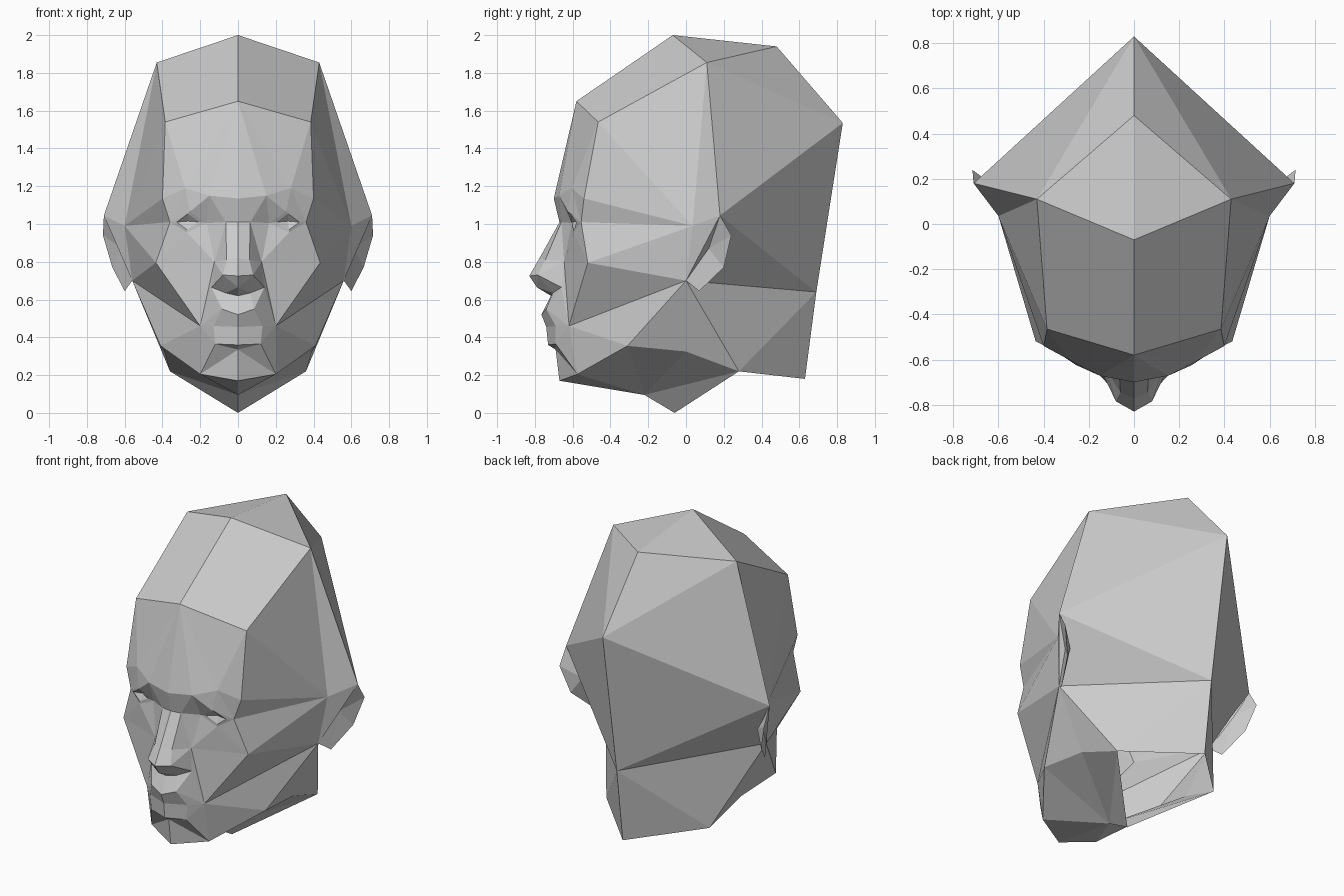
import bpy, bmesh
from mathutils import Vector

if "Cube" in bpy.data.objects:
    bpy.data.objects.remove(bpy.data.objects["Cube"])

CENTRE = Vector((0, 0.1, 1.0))
P = {}  # shared landmarks of the half head (x >= 0)

# skull and neck landmarks
P.update(top=(0, -.07, 2), crown=(0, .48, 1.94), back=(0, .83, 1.535), nape=(0, .69, .64),
         neck_b=(0, .63, .18), neck_s=(.36, .28, .22), neck_f=(0, -.06, 0), throat=(0, -.22, .095),
         side=(.43, .11, 1.855), ear_top=(.71, .18, 1.045), temple=(.6, .035, .99),
         lobe=(.56, 0, .7), jaw_b=(.39, 0, .325), jaw=(.41, -.31, .355),
         fore=(0, -.58, 1.65), fore_s=(.385, -.465, 1.54))
# brow, cheek and chin landmarks
P.update(brow=(0, -.7, 1.135), brow1=(.15, -.672, 1.15), brow2=(.28, -.605, 1.19),
         brow3=(.4, -.54, 1.135), cheek=(.435, -.52, .795), chin=(0, -.67, .17), chin_s=(.2, -.575, .205))
# eye landmarks: outer ring, lid opening, pupil
P.update(e_in=(.165, -.605, 1.005), e_up=(.255, -.625, 1.065), e_out=(.36, -.555, 1.01),
         e_low=(.27, -.595, .955), o_in=(.205, -.605, 1.01), o_up=(.265, -.612, 1.055),
         o_out=(.325, -.58, 1.01), o_low=(.27, -.592, .97), pupil=(.265, -.575, 1.015))
# nose landmarks
P.update(root=(0, -.67, 1.01), root_s=(.065, -.66, 1.01), ridge=(0, -.775, .82),
         ridge_s=(.06, -.745, .81), tip=(0, -.83, .725), tip_s=(.08, -.785, .73),
         under=(0, -.79, .665), septum=(0, -.715, .62), nostril=(.065, -.705, .635),
         wing=(.14, -.66, .665), crease=(.125, -.645, .8))
# mouth landmarks
P.update(lip=(0, -.765, .52), lip_s=(.085, -.74, .55), line=(0, -.74, .455), line_s=(.13, -.69, .46),
         corner=(.2, -.62, .46), low=(0, -.73, .36), low_s=(.12, -.69, .365), dip=(0, -.69, .335))
# ear landmarks
P.update(rim1=(.715, .24, .94), rim2=(.665, .2, .77), rim3=(.6, .07, .645),
         hollow=(.615, .12, .87), ear_back=(.61, .16, .86))


def part(name, faces):
    """Flat-faced mesh from named landmarks, mirrored over x."""
    bm = bmesh.new()
    used = {}
    for text in faces.strip().split("\n"):
        for face in text.split(","):
            keys = face.split()
            if not keys:
                continue
            for k in keys:
                if k not in used:
                    used[k] = bm.verts.new(P[k])
            f = bm.faces.new([used[k] for k in keys])
            f.normal_update()
            if f.normal.dot(f.calc_center_median() - CENTRE) < 0:
                f.normal_flip()
    mesh = bpy.data.meshes.new(name)
    bm.to_mesh(mesh)
    bm.free()
    ob = bpy.data.objects.new(name, mesh)
    bpy.context.collection.objects.link(ob)
    mod = ob.modifiers.new("mirror", "MIRROR")
    mod.use_clip = True
    return ob


# skull cap, sides and forehead
part("skull", """top crown side, top side fore_s fore, crown back side, side back ear_top
ear_top back nape, ear_top nape lobe, side ear_top temple, side temple fore_s
temple ear_top lobe, fore_s temple brow3
fore brow brow1, fore brow1 brow2, fore brow2 fore_s, fore_s brow2 brow3""")

# neck, open at the bottom, and underside of the jaw
part("neck", """lobe nape neck_s, nape neck_b neck_s, lobe neck_s jaw_b, lobe jaw_b jaw
jaw_b neck_s throat, throat neck_s neck_f, chin chin_s throat
chin_s jaw throat, jaw jaw_b throat""")

# cheeks
part("cheeks", """temple brow3 e_out, temple e_out cheek, temple cheek lobe
cheek corner lobe, lobe corner jaw, corner chin_s jaw
crease e_in e_low, crease e_low cheek, e_low e_out cheek
crease cheek corner, crease corner wing""")

# brow sockets
part("brow", """brow brow1 root_s root, brow1 e_in root_s, brow1 e_up e_in
brow1 brow2 e_up, brow2 e_out e_up, brow2 brow3 e_out""")

# eyelids and eyes
ring = ["in", "up", "out", "low"]
pairs = list(zip(ring, ring[1:] + ring[:1]))
part("eyelids", "\n".join(f"e_{a} e_{b} o_{b} o_{a}" for a, b in pairs))
part("eyes", "\n".join(f"o_{a} o_{b} pupil" for a, b in pairs))

# nose
part("nose", """root root_s ridge_s ridge, ridge ridge_s tip_s tip
root_s e_in crease, root_s crease ridge_s, ridge_s crease tip_s, crease wing tip_s
tip tip_s under, tip_s wing nostril, tip_s nostril under, under nostril septum""")

# mouth and chin
part("mouth", """septum lip lip_s nostril, nostril lip_s wing, wing lip_s corner
lip line line_s lip_s, lip_s line_s corner, line low low_s line_s, line_s low_s corner
low dip low_s, low_s dip chin_s, low_s chin_s corner, dip chin chin_s""")

# ears: front hollow and back
rim = ["ear_top", "rim1", "rim2", "rim3", "lobe"]
for name, hub in (("ear_front", "hollow"), ("ear_back", "ear_back")):
    part(name, "\n".join(f"{a} {b} {hub}" for a, b in zip(rim, rim[1:])))
